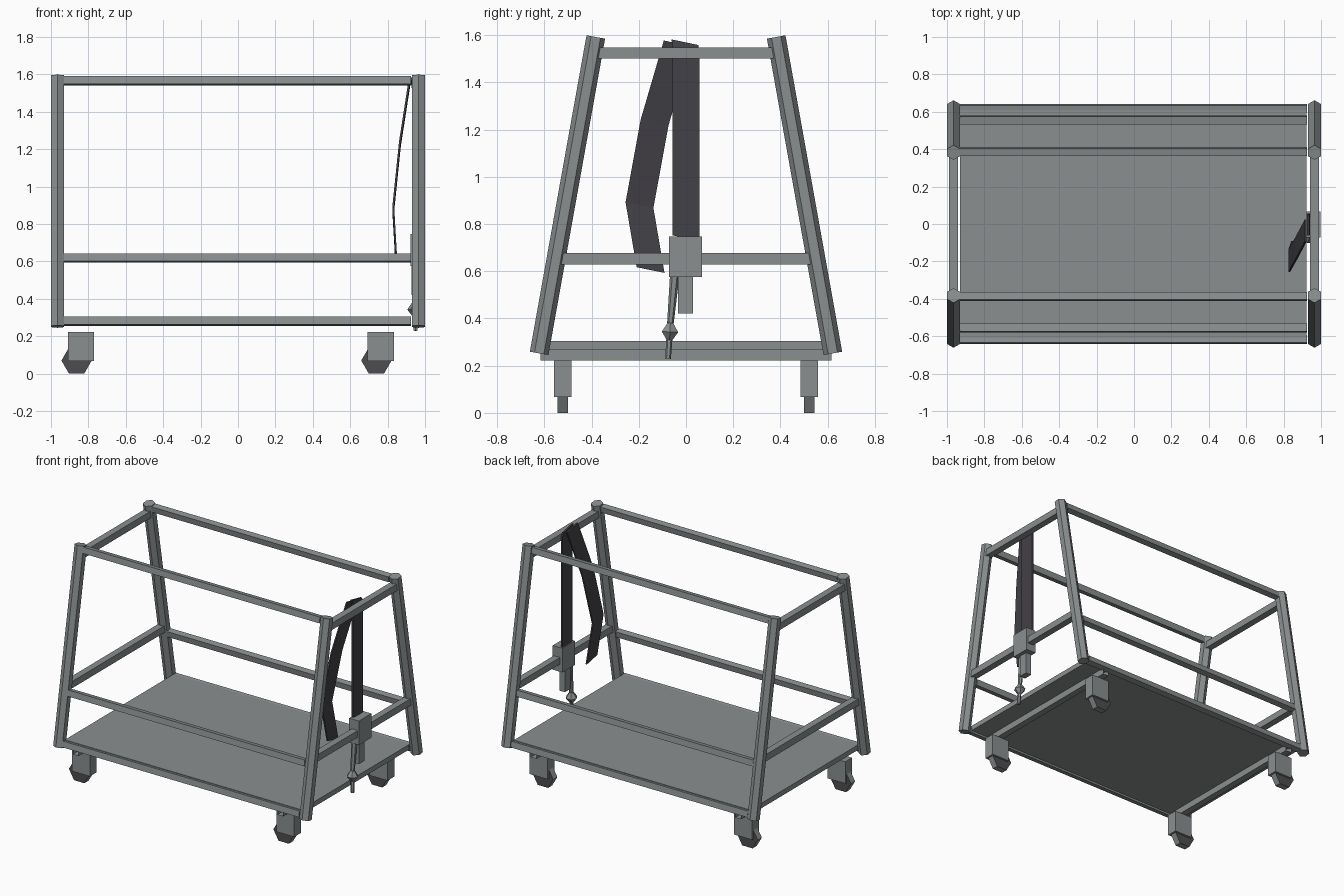
import bpy, bmesh, math
from mathutils import Vector

cube = bpy.data.objects.get("Cube")
if cube:
    bpy.data.objects.remove(cube, do_unlink=True)


def material(name, colour):
    m = bpy.data.materials.new(name)
    m.use_nodes = True
    m.diffuse_color = (*colour, 1)
    m.node_tree.nodes["Principled BSDF"].inputs["Base Color"].default_value = (*colour, 1)
    return m


STEEL = material("grey steel", (0.255, 0.275, 0.28))
WEB = material("dark webbing", (0.055, 0.052, 0.062))
RUBBER = material("dark wheel side", (0.075, 0.075, 0.08))


def finish(name, bm, *mats):
    bmesh.ops.recalc_face_normals(bm, faces=bm.faces)
    mesh = bpy.data.meshes.new(name)
    bm.to_mesh(mesh)
    bm.free()
    for m in mats:
        mesh.materials.append(m)
    ob = bpy.data.objects.new(name, mesh)
    bpy.context.collection.objects.link(ob)
    return ob


def loft(name, stations, sides, ref, mat, turn=0.0, caps=True, cap_mat=None):
    """Regular prism through (point, radius) stations; first corner points along ref."""
    bm = bmesh.new()
    axis = (Vector(stations[-1][0]) - Vector(stations[0][0])).normalized()
    u = Vector(ref)
    u = (u - axis * u.dot(axis)).normalized()
    v = axis.cross(u)
    rings = []
    for p, r in stations:
        angles = [turn + math.tau * i / sides for i in range(sides)]
        rings.append([bm.verts.new(Vector(p) + (u * math.cos(a) + v * math.sin(a)) * r)
                      for a in angles])
    for a, b in zip(rings, rings[1:]):
        for i in range(sides):
            j = (i + 1) % sides
            bm.faces.new((a[i], a[j], b[j], b[i]))
    if caps:
        for ring in (rings[0], rings[-1]):
            bm.faces.new(ring).material_index = 1 if cap_mat else 0
    return finish(name, bm, mat, *([cap_mat] if cap_mat else []))


def square_bar(name, p0, p1, size, ref, caps=True):
    r = size / math.sqrt(2)
    return loft(name, [(p0, r), (p1, r)], 4, ref, STEEL, math.pi / 4, caps)


def box(name, lo, hi, mat):
    bm = bmesh.new()
    bmesh.ops.create_cube(bm, size=1)
    for v in bm.verts:
        v.co = [l + (c + 0.5) * (h - l) for c, l, h in zip(v.co, lo, hi)]
    return finish(name, bm, mat)


def strap(name, path, width, thick):
    """Ribbon through (x, y, z) points, wide along y."""
    bm = bmesh.new()
    rings = []
    for x, y, z in path:
        rings.append([bm.verts.new((x + a * thick / 2, y + b * width / 2, z - b * 0.012))
                      for a, b in ((-1, -1), (1, -1), (1, 1), (-1, 1))])
    for a, b in zip(rings, rings[1:]):
        for i in range(4):
            bm.faces.new((a[i], a[i - 1], b[i - 1], b[i]))
    bm.faces.new(rings[0])
    bm.faces.new(rings[-1])
    return finish(name, bm, WEB)


# Leaning frame dimensions
X = 0.965
LOW, HIGH = (0.622, 0.252), (0.382, 1.592)


def post_y(z):
    t = (z - LOW[1]) / (HIGH[1] - LOW[1])
    return LOW[0] + t * (HIGH[0] - LOW[0])


# Corner posts and long rails, tilted with the posts
for side, sy in (("front", -1), ("back", 1)):
    lean = Vector((0, sy * (HIGH[0] - LOW[0]), HIGH[1] - LOW[1]))
    for end, sx in (("right", -1), ("left", 1)):
        loft(f"{side}_{end}_post",
             [((sx * X, sy * LOW[0], LOW[1]), 0.04), ((sx * X, sy * HIGH[0], HIGH[1]), 0.04)],
             6, (0, 1, 0), STEEL)
    for level, z in (("bottom", 0.28), ("middle", 0.618), ("top", 1.566)):
        y = sy * post_y(z)
        square_bar(f"{side}_{level}_rail", (-0.93, y, z), (0.925, y, z), 0.042, lean)

# End rails
for end, sx in (("right", -1), ("left", 1)):
    for level, z in (("middle", 0.653), ("top", 1.524)):
        y = post_y(z) - 0.02
        square_bar(f"{end}_{level}_end_rail", (sx * X, -y, z), (sx * X, y, z), 0.048, (0, 0, 1))

# Deck
box("deck", (-0.93, -0.61, 0.268), (0.922, 0.61, 0.304), STEEL)

# Under-deck beams and casters
for end, x in (("right", -0.84), ("left", 0.763)):
    square_bar(f"{end}_caster_beam", (x, -0.617, 0.245), (x, 0.617, 0.245), 0.046, (0, 0, 1),
               caps=False)
    for side, y in (("front", -0.522), ("back", 0.522)):
        box(f"{side}_{end}_caster_body", (x - 0.07, y - 0.038, 0.068),
            (x + 0.07, y + 0.038, 0.222), STEEL)
        wx = x - 0.023
        loft(f"{side}_{end}_caster_wheel",
             [((wx, y - 0.023, 0.07), 0.081), ((wx, y + 0.023, 0.07), 0.081)],
             6, (1, 0, 0), STEEL, cap_mat=RUBBER)

# Straps hung from the left top end rail
strap("vertical_strap", [(0.935, 0, 0.74), (0.935, 0, 1.54), (0.93, -0.005, 1.57)], 0.114, 0.012)
strap("draped_strap", [(0.918, -0.035, 1.565), (0.866, -0.133, 1.23),
                       (0.83, -0.197, 0.88), (0.846, -0.15, 0.605)], 0.118, 0.01)

# Buckle, tail and hanging hook
box("buckle", (0.922, -0.072, 0.576), (0.998, 0.068, 0.747), STEEL)
box("buckle_tail", (0.928, -0.034, 0.42), (0.972, 0.03, 0.576), STEEL)
loft("hook_rod", [((0.945, -0.048, 0.58), 0.02), ((0.945, -0.066, 0.38), 0.014),
                  ((0.95, -0.076, 0.23), 0.012)], 6, (0, 1, 0), STEEL)
loft("hook_bead", [((0.945, -0.066, 0.392), 0.006), ((0.945, -0.068, 0.343), 0.04),
                   ((0.945, -0.07, 0.298), 0.006)], 6, (1, 0, 0), STEEL)
